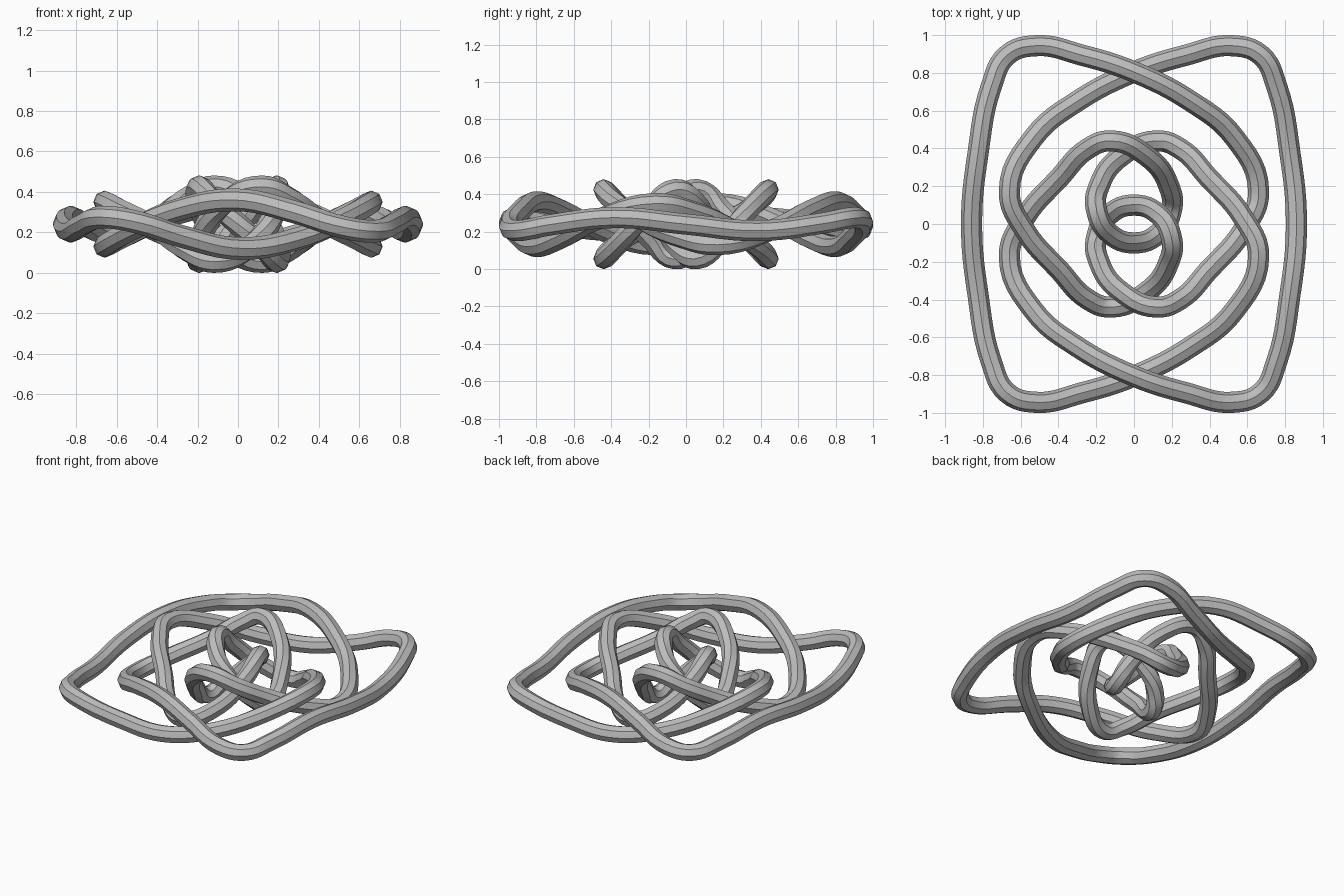
import bpy
import math
from mathutils import Vector

cube = bpy.data.objects.get("Cube")
if cube:
    bpy.data.objects.remove(cube, do_unlink=True)

TUBE_RADIUS = 0.056
MID_HEIGHT = 0.24

# Quarter of the knot's centre line: from the central clasp to the middle of the outer side
quarter = [Vector(p) for p in (
    (0, -0.10, 0), (0.13, -0.05, -0.12), (0.195, 0.06, -0.185), (0.185, 0.2, -0.07),
    (0.06, 0.365, 0.11), (-0.12, 0.44, 0.185), (-0.25, 0.395, 0.13), (-0.39, 0.25, 0.03),
    (-0.58, 0.03, -0.07), (-0.66, -0.17, -0.11), (-0.53, -0.46, -0.03), (-0.3, -0.65, 0.07),
    (0, -0.805, 0.12), (0.28, -0.895, 0.06), (0.52, -0.944, -0.015), (0.67, -0.895, -0.035),
    (0.755, -0.73, -0.005), (0.825, -0.38, 0.035), (0.86, 0, 0),
)]


def flip(points, sx, sy, sz):
    return [Vector((p.x * sx, p.y * sy, p.z * sz)) for p in points]


# Half-turns about the x and z axes complete the closed loop
half = quarter + flip(quarter[-2::-1], 1, -1, -1)
loop = half[:-1] + flip(half, -1, -1, 1)[:-1]

# Rope swept along the loop
curve = bpy.data.curves.new("knot_rope", "CURVE")
curve.dimensions = "3D"
curve.resolution_u = 6
curve.bevel_depth = TUBE_RADIUS
curve.bevel_resolution = 2
curve.twist_mode = "Z_UP"
spline = curve.splines.new("BEZIER")
spline.bezier_points.add(len(loop) - 1)
spline.use_cyclic_u = True
for knot, p in zip(spline.bezier_points, loop):
    knot.co = p + Vector((0, 0, MID_HEIGHT))
    knot.handle_left_type = knot.handle_right_type = "AUTO"

rope = bpy.data.objects.new("knot_rope", curve)
bpy.context.collection.objects.link(rope)

# Single grey material
grey = bpy.data.materials.new("plain_grey")
grey.use_nodes = True
color = (0.5, 0.5, 0.5, 1)
grey.diffuse_color = color
grey.node_tree.nodes["Principled BSDF"].inputs["Base Color"].default_value = color
curve.materials.append(grey)

# Turn into a mesh with crisp lengthwise edges
bpy.ops.object.select_all(action="DESELECT")
rope.select_set(True)
bpy.context.view_layer.objects.active = rope
bpy.ops.object.convert(target="MESH")
bpy.ops.object.shade_smooth_by_angle(angle=math.radians(30))
